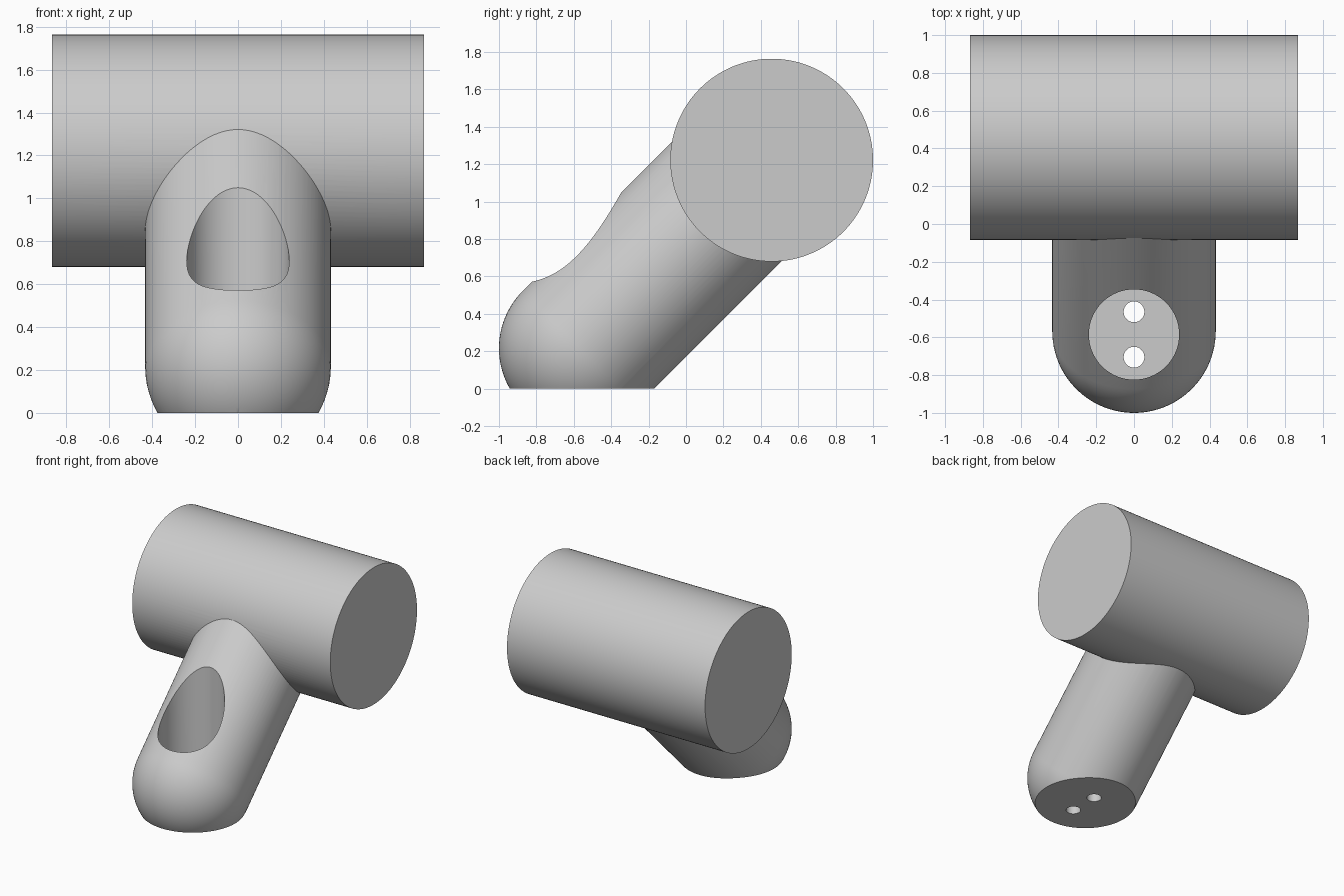
import bpy
import math
from mathutils import Matrix

cube = bpy.data.objects.get("Cube")
if cube:
    bpy.data.objects.remove(cube, do_unlink=True)

import bmesh

ARM_R = 0.433
ARM_CENTRE = (0, -0.567, 0.2165)
BAR_R, BAR_HALF = 0.542, 0.867
BORE_Y, BORE_R = -0.585, 0.239
PLATE = 0.11          # material left under the bore
SCREW_R, SCREW_GAP = 0.055, 0.12

grey = bpy.data.materials.new("light grey")
grey.use_nodes = True
grey.diffuse_color = (0.6, 0.6, 0.6, 1)
grey.node_tree.nodes["Principled BSDF"].inputs["Base Color"].default_value = (0.6, 0.6, 0.6, 1)


def make(name, bm, matrix=Matrix()):
    bmesh.ops.transform(bm, matrix=matrix, verts=bm.verts)
    bmesh.ops.recalc_face_normals(bm, faces=bm.faces)
    mesh = bpy.data.meshes.new(name)
    bm.to_mesh(mesh)
    bm.free()
    mesh.materials.append(grey)
    obj = bpy.data.objects.new(name, mesh)
    bpy.context.collection.objects.link(obj)
    return obj


def cylinder(name, radius, depth, matrix, sides=64):
    bm = bmesh.new()
    bmesh.ops.create_cone(bm, cap_ends=True, segments=sides, radius1=radius,
                          radius2=radius, depth=depth)
    return make(name, bm, matrix)


def combine(target, other, operation):
    mod = target.modifiers.new(operation, "BOOLEAN")
    mod.operation = operation
    mod.solver = "EXACT"
    mod.object = other
    other.hide_render = True
    bpy.context.view_layer.objects.active = target
    bpy.ops.object.modifier_apply(modifier=mod.name)
    bpy.data.objects.remove(other, do_unlink=True)


# Slanted arm: a rounded lower end and a straight shaft running into the bar
bm = bmesh.new()
steps = 24
profile = [(ARM_R * math.sin(a), -ARM_R * math.cos(a))
           for a in (i * math.pi / 2 / steps for i in range(steps + 1))]
profile += [(ARM_R, 1.4), (0, 1.4)]
verts = [bm.verts.new((r, 0, z)) for r, z in profile]
edges = [bm.edges.new(pair) for pair in zip(verts, verts[1:])]
bmesh.ops.spin(bm, geom=verts + edges, cent=(0, 0, 0), axis=(0, 0, 1),
               angle=2 * math.pi, steps=96, use_duplicate=False)
bmesh.ops.remove_doubles(bm, verts=bm.verts, dist=0.0001)
tilt = Matrix.Rotation(math.radians(-45), 4, "X")
hook = make("hook_body", bm, Matrix.Translation(ARM_CENTRE) @ tilt)

# Flat mounting face at the base
bm = bmesh.new()
bmesh.ops.create_cube(bm, size=2)
combine(hook, make("base_cutter", bm, Matrix.Translation((0, -0.5, -1))), "DIFFERENCE")

# Horizontal bar
sideways = Matrix.Rotation(math.radians(90), 4, "Y")
bar = cylinder("bar", BAR_R, 2 * BAR_HALF,
               Matrix.Translation((0, 1 - BAR_R, 1.222)) @ sideways, 128)
combine(hook, bar, "UNION")

# Vertical access bore and the two screw holes in its floor
bore = cylinder("bore_cutter", BORE_R, 2, Matrix.Translation((0, BORE_Y, PLATE + 1)))
combine(hook, bore, "DIFFERENCE")
for side in (-1, 1):
    hole = cylinder("screw_cutter", SCREW_R, 1,
                    Matrix.Translation((0, BORE_Y + side * SCREW_GAP, 0)), 32)
    combine(hook, hole, "DIFFERENCE")

# Smooth curved surfaces with crisp rims
bpy.ops.object.select_all(action="DESELECT")
hook.select_set(True)
bpy.context.view_layer.objects.active = hook
bpy.ops.object.shade_smooth_by_angle(angle=math.radians(25))
